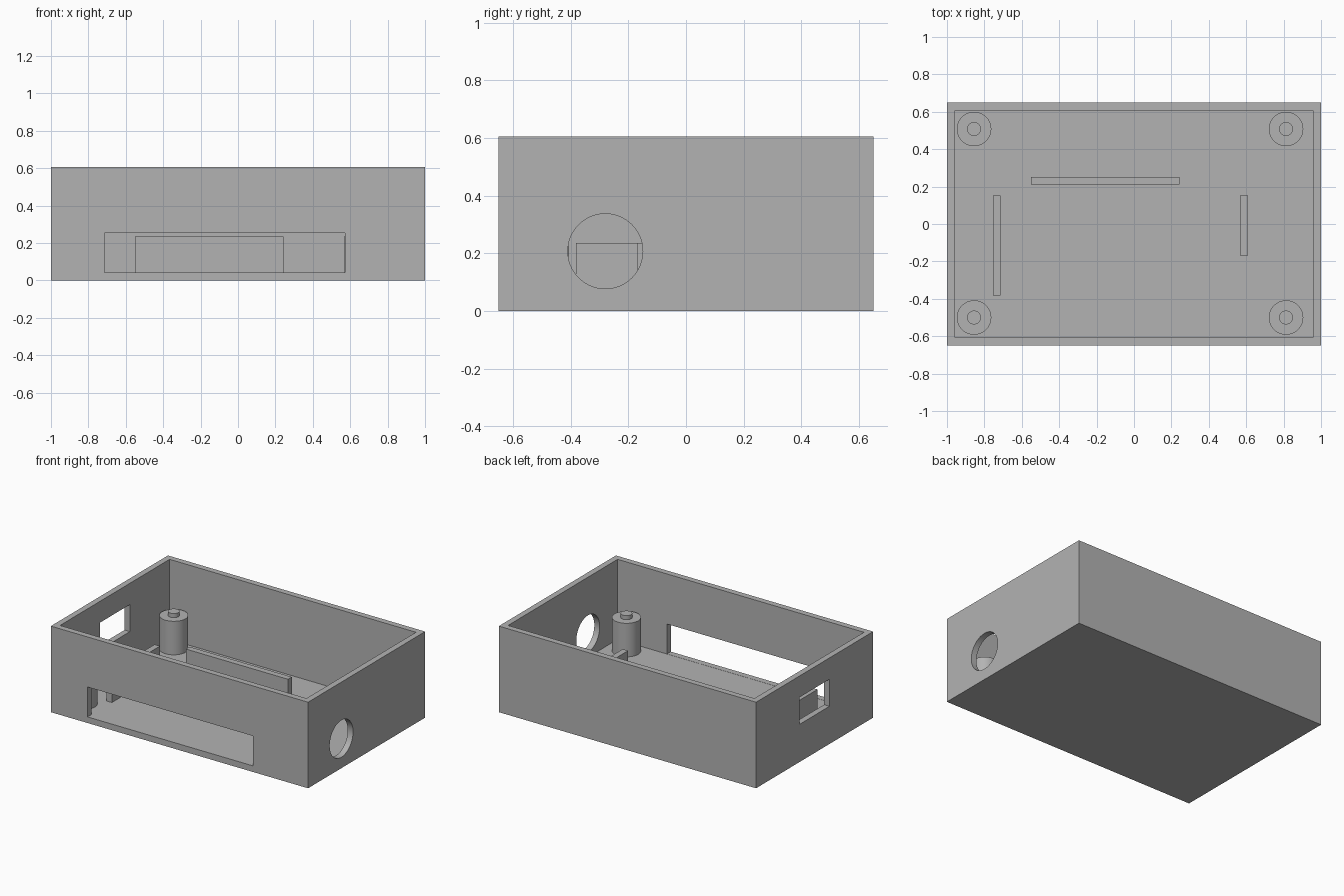
import bpy
import math

if "Cube" in bpy.data.objects:
    bpy.data.objects.remove(bpy.data.objects["Cube"], do_unlink=True)

# Single plain grey material
grey = bpy.data.materials.new("light grey plastic")
grey.use_nodes = True
COLOUR = (0.45, 0.45, 0.45, 1)
grey.diffuse_color = COLOUR
grey.node_tree.nodes["Principled BSDF"].inputs["Base Color"].default_value = COLOUR

WALL = 0.042
WIDTH, DEPTH, HEIGHT = 2.0, 1.3, 0.605


def box(name, x, y, z):
    """Box from (min, max) pairs."""
    centre = [(a + b) / 2 for a, b in (x, y, z)]
    bpy.ops.mesh.primitive_cube_add(size=1, location=centre)
    ob = bpy.context.object
    ob.name = name
    ob.scale = [b - a for a, b in (x, y, z)]
    bpy.ops.object.transform_apply(location=False, rotation=False, scale=True)
    ob.data.materials.append(grey)
    return ob


def cylinder(name, radius, length, location, rotation=(0, 0, 0)):
    bpy.ops.mesh.primitive_cylinder_add(vertices=64, radius=radius, depth=length,
                                        location=location, rotation=rotation)
    ob = bpy.context.object
    ob.name = name
    ob.data.materials.append(grey)
    bpy.ops.object.shade_smooth_by_angle()
    return ob


def cut(target, cutter):
    """Subtract the cutter from the target and remove it."""
    cutter.hide_render = True
    mod = target.modifiers.new("cut", "BOOLEAN")
    mod.operation = "DIFFERENCE"
    mod.solver = "EXACT"
    mod.object = cutter
    bpy.context.view_layer.objects.active = target
    bpy.ops.object.modifier_apply(modifier=mod.name)
    bpy.data.objects.remove(cutter, do_unlink=True)


# Open tray with a thin floor and walls
hx, hy = WIDTH / 2, DEPTH / 2
case = box("case", (-hx, hx), (-hy, hy), (0, HEIGHT))
cut(case, box("cavity", (WALL - hx, hx - WALL), (WALL - hy, hy - WALL), (WALL, 1)))

# Front slot, side window and round cable hole
cut(case, box("front_slot", (-0.715, 0.573), (-0.8, -0.55), (WALL + 0.001, 0.253)))
cut(case, box("side_window", (-1.1, -0.9), (-0.165, 0.168), (0.265, 0.455)))
cut(case, cylinder("cable_hole", 0.13, 0.3, (1, -0.28, 0.207), (0, math.pi / 2, 0)))
bpy.ops.object.select_all(action="DESELECT")
case.select_set(True)
bpy.context.view_layer.objects.active = case
bpy.ops.object.shade_smooth_by_angle()

# Low ribs standing on the floor
RIB = (WALL - 0.01, 0.235)
box("back_rib", (-0.552, 0.242), (0.21, 0.252), RIB)
box("right_rib", (-0.755, -0.713), (-0.382, 0.152), RIB)
box("left_rib", (0.568, 0.61), (-0.168, 0.152), RIB)

# Corner posts with locating pins
for side, x in (("right", -0.855), ("left", 0.813)):
    for end, y in (("front", -0.5), ("back", 0.508)):
        for part, radius, top in (("post", 0.092, 0.278), ("pin", 0.037, 0.307)):
            base = RIB[0]
            cylinder(f"{end}_{side}_{part}", radius, top - base, (x, y, (top + base) / 2))
